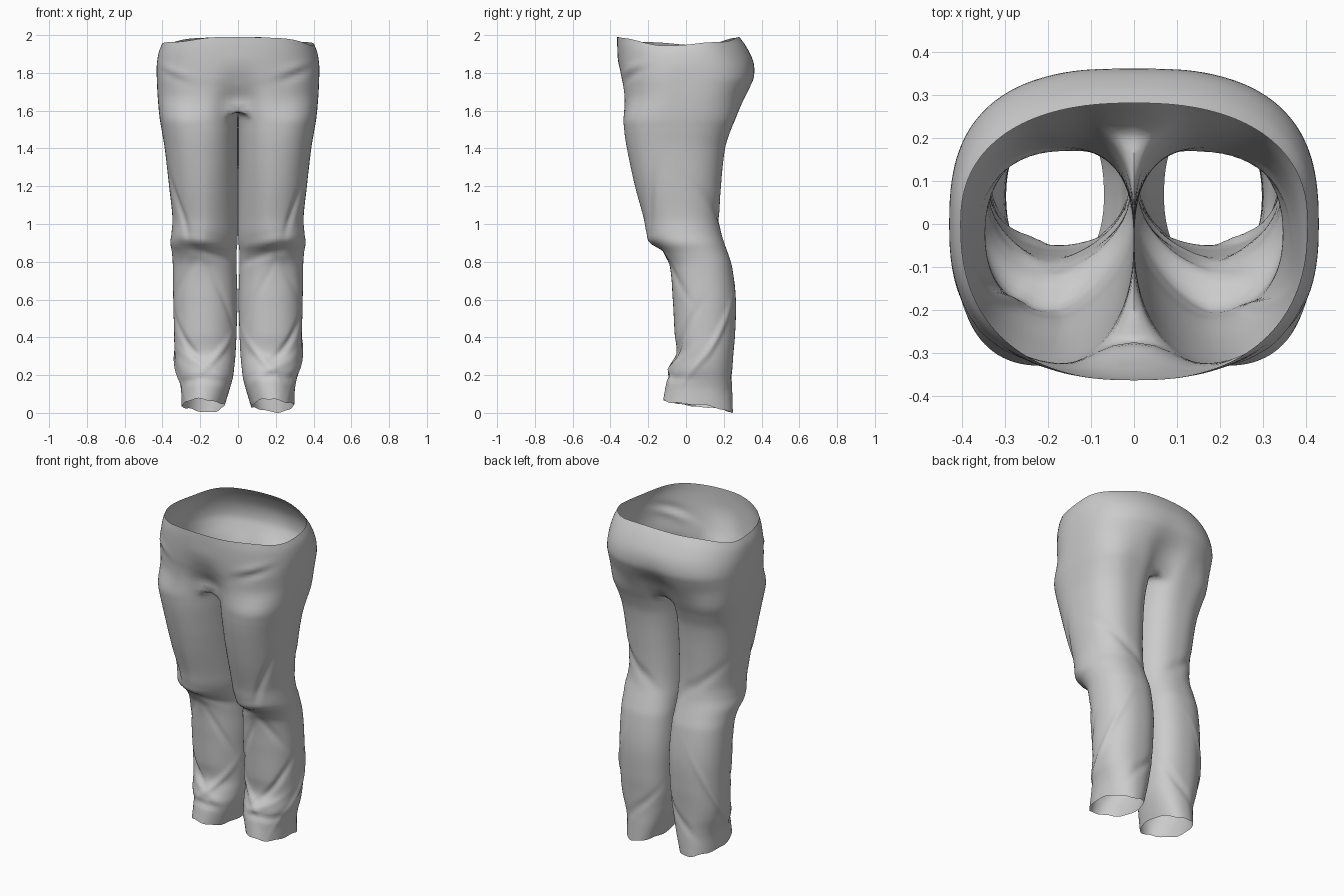
import bpy, bmesh, random
from math import sin, cos, pi, exp, radians, copysign

if "Cube" in bpy.data.objects:
    bpy.data.objects.remove(bpy.data.objects["Cube"])

random.seed(4)
OUTER, TOTAL = 68, 96          # outer-arc segments, whole leg ring
STEP = 2 * pi / TOTAL

# seat profile: z, half width, front y, back y, dent front, dent back, squareness
SEAT = [(1.65, .424, -.337, .312, .090, .055, 2.8), (1.71, .428, -.340, .340, .045, .022, 2.75),
        (1.77, .430, -.347, .362, .016, .006, 2.7), (1.85, .430, -.358, .358, 0, 0, 2.5),
        (1.93, .420, -.364, .320, 0, 0, 2.4), (1.98, .404, -.364, .282, 0, 0, 2.35)]
# leg profile: z, inner x, outer x, front y, back y, squareness, front-inner squareness
LEG = [(0, .070, .298, -.120, .248, 2.1, 2.1), (.10, .042, .302, -.105, .245, 2.1, 2.1),
       (.16, .027, .315, -.095, .243, 2.1, 2.1), (.22, .020, .328, -.075, .245, 2.15, 2.1),
       (.30, .013, .335, -.050, .250, 2.2, 2.1), (.42, .008, .338, -.060, .260, 2.2, 2.0),
       (.60, .003, .343, -.070, .264, 2.2, 2.0), (.78, .008, .345, -.088, .242, 2.2, 1.9),
       (.85, .008, .350, -.130, .220, 2.15, 1.7), (.90, .003, .358, -.185, .202, 2.15, 1.55),
       (.95, .001, .352, -.208, .187, 2.15, 1.55), (1.03, .001, .347, -.224, .177, 2.2, 1.6),
       (1.2, .001, .365, -.270, .185, 2.25, 1.75), (1.4, .001, .388, -.313, .207, 2.4, 2.0),
       (1.5, .001, .405, -.328, .238, 2.5, 2.2), (1.57, 0, .418, -.335, .270, 2.6, 2.3)]
# cloth folds: z, angle, slope, z spread, angle spread, depth
FOLDS = [(.85, -95, .05, .025, .8, -.014), (.91, -95, .03, .025, .8, .010),
         (.37, -60, .22, .030, .6, -.012), (.28, -110, -.2, .028, .6, .012),
         (.21, -80, .10, .028, .9, .008), (.14, -80, 0, .022, 1., -.010),
         (.35, 20, .30, .035, .7, .012), (1.05, 70, -.15, .035, .7, -.010),
         (1.08, -40, .40, .050, .35, -.012), (.6, -120, .3, .035, .5, -.008),
         (.72, -50, -.2, .035, .5, -.007), (.22, 100, .15, .030, .6, -.008),
         (1.77, -55, .10, .025, .30, -.009), (1.81, -52, .10, .025, .3, .007)]


def sample(table, z):
    """Smooth interpolation of a profile table at height z."""
    n = len(table)
    i = 0
    while i < n - 2 and z > table[i + 1][0]:
        i += 1
    a, b = table[i], table[i + 1]
    p, q = table[max(i - 1, 0)], table[min(i + 2, n - 1)]
    h = b[0] - a[0]
    t = (z - a[0]) / h
    out = []
    for k in range(1, len(a)):
        m0 = (b[k] - p[k]) / (b[0] - p[0]) * h
        m1 = (q[k] - a[k]) / (q[0] - a[0]) * h
        out.append((2*t**3 - 3*t*t + 1) * a[k] + (t**3 - 2*t*t + t) * m0
                   + (3*t*t - 2*t**3) * b[k] + (t**3 - t*t) * m1)
    return out


def power(v, n):
    return copysign(abs(v) ** (2 / n), v)


def fold(z, ang, folds):
    total = 0
    for fz, fa, slope, sz, sa, depth in folds:
        d = (ang - radians(fa) + pi) % (2 * pi) - pi
        total += depth * exp(-((z - fz - slope * d) / sz) ** 2 - (d / sa) ** 2)
    return total


def seat_point(z, j, side, folds):
    w, yf, yb, df, db, n = sample(SEAT, z)
    a = -pi / 2 + pi * j / OUTER
    c, s = cos(a), sin(a)
    r = fold(z, a, folds) * min(1, 2 * max(0, c))      # none on the centre seam
    x = (w + r) * power(c, n) if 0 < j < OUTER else 0
    y = (yb if s > 0 else -yf) * power(s, n) + r * s
    y += (df if s < 0 else -db) * exp(-(x / .09) ** 2)
    # wavy waist rim, dipping at the hips
    rim = max(0, (z - 1.8) / .18)
    z += rim * (.010 - .042 * c * c + .008 * side * sin(5 * a) * c)
    return side * x, y, z


def leg_point(z, j, side, folds):
    xi, xo, yf, yb, n, front_in = sample(LEG, z)
    a = -(OUTER / 2) * STEP + j * STEP
    c, s = cos(a), sin(a)
    r = fold(z, a, folds)
    if c < 0:                           # inner side: slanted front, flatter back
        n = front_in if s < 0 else n + .3
    x = (xi + xo) / 2 + ((xo - xi) / 2 + r) * power(c, n)
    y = (yf + yb) / 2 + ((yb - yf) / 2 + r) * power(s, n)
    x = max(x, .001)
    if z > 1.569 and (j == 0 or j >= OUTER):  # top ring closes along the crotch
        x = 0
    # inner thigh climbs towards the crotch front
    z += max(0, (z - 1.3) / .27) * max(0, -c) * (.015 - .05 * s)
    hem = max(0, 1 - z / .4)            # hem tilts up towards the front
    z += hem * (.038 - .030 * s + .007 * sin(3 * a + side) + .003 * sin(8 * a))
    return side * x, y, z


def bridge(bm, low, high, closed):
    n = len(low)
    for j in range(n if closed else n - 1):
        k = (j + 1) % n
        bm.faces.new((low[j], low[k], high[k], high[j]))


def build_half(bm, side):
    # each side gets its own slightly shifted folds
    folds = [(z + random.uniform(-.015, .015), a + random.uniform(-10, 10), sl, sz, sa,
              d * random.uniform(.8, 1.2)) for z, a, sl, sz, sa, d in FOLDS]
    previous = None
    rows = 90
    for i in range(rows + 1):
        z = 1.57 * i / rows
        ring = [bm.verts.new(leg_point(z, j, side, folds)) for j in range(TOTAL)]
        if previous:
            bridge(bm, previous, ring, True)
        previous = ring
    seam = [previous[0]] + previous[OUTER:]
    previous = previous[:OUTER + 1]
    for i in range(19):
        z = 1.65 + .33 * i / 18
        ring = [bm.verts.new(seat_point(z, j, side, folds)) for j in range(OUTER + 1)]
        bridge(bm, previous, ring, False)
        seam += [ring[0], ring[-1]]
        previous = ring
    return seam


# trousers: two legs joined into one open-topped seat along the centre seam
bm = bmesh.new()
right, left = build_half(bm, 1), build_half(bm, -1)
bmesh.ops.weld_verts(bm, targetmap=dict(zip(left, right)))
# relax the join between seat and legs
join = [v for v in bm.verts if 1.5 < v.co.z < 1.75 and not v.is_boundary]
for _ in range(6):
    bmesh.ops.smooth_vert(bm, verts=join, factor=.4, use_axis_x=True,
                          use_axis_y=True, use_axis_z=True)
bmesh.ops.recalc_face_normals(bm, faces=bm.faces)
low = min(v.co.z for v in bm.verts)
for v in bm.verts:
    v.co.z -= low
mesh = bpy.data.meshes.new("trousers")
bm.to_mesh(mesh)
bm.free()
trousers = bpy.data.objects.new("trousers", mesh)
bpy.context.collection.objects.link(trousers)
bpy.context.view_layer.objects.active = trousers
trousers.select_set(True)
bpy.ops.object.shade_smooth_by_angle(angle=radians(40))
